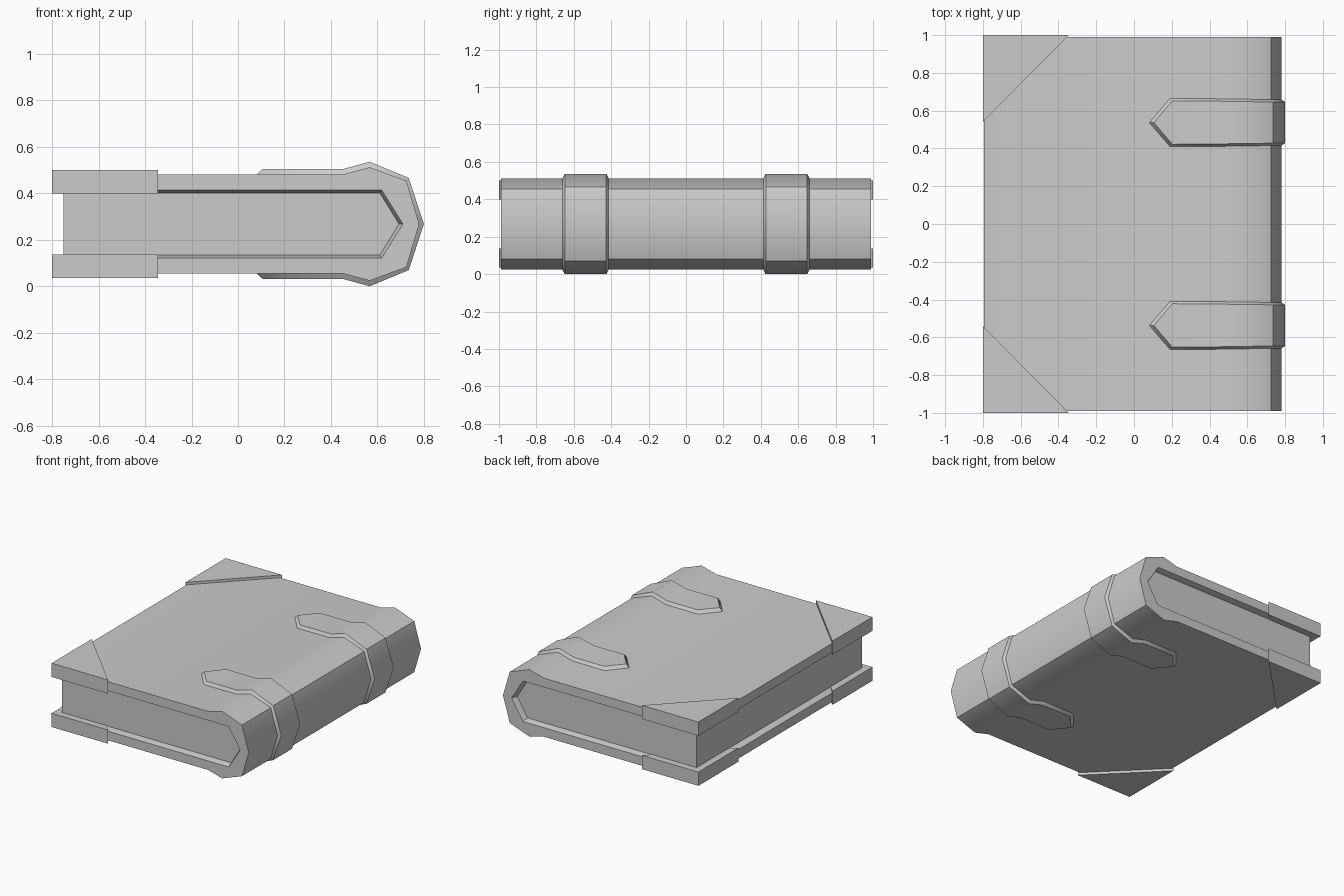
import bpy, bmesh, math

if "Cube" in bpy.data.objects:
    bpy.data.objects.remove(bpy.data.objects["Cube"])

MID = 0.268  # height of the book's mirror plane

grey = bpy.data.materials.new("plain_grey")
grey.use_nodes = True
grey.diffuse_color = (0.6, 0.6, 0.6, 1)
grey.node_tree.nodes["Principled BSDF"].inputs["Base Color"].default_value = (0.6, 0.6, 0.6, 1)


def finish(bm, name, angle=50):
    bmesh.ops.remove_doubles(bm, verts=bm.verts, dist=0.0005)
    bmesh.ops.recalc_face_normals(bm, faces=bm.faces)
    mesh = bpy.data.meshes.new(name)
    bm.to_mesh(mesh)
    bm.free()
    mesh.materials.append(grey)
    obj = bpy.data.objects.new(name, mesh)
    bpy.context.collection.objects.link(obj)
    bpy.ops.object.select_all(action='DESELECT')
    obj.select_set(True)
    bpy.context.view_layer.objects.active = obj
    bpy.ops.object.shade_smooth_by_angle(angle=math.radians(angle))
    return obj


def mirrored(half):
    """Upper half of a profile, ending on the mirror plane, made whole."""
    return half + [(x, -h) for x, h in reversed(half[:-1])]


def ring(bm, profile, y):
    return [bm.verts.new((x, y, MID + h)) for x, h in profile]


def strip(bm, a, b):
    for i in range(len(a) - 1):
        bm.faces.new((a[i], a[i + 1], b[i + 1], b[i]))


# Cover: wraparound boards and faceted spine, with chamfered inner edges
outer = mirrored([(-0.795, 0.213), (0.45, 0.213), (0.567, 0.244), (0.725, 0.186), (0.78, 0)])
opening = mirrored([(-0.795, 0.147), (0.618, 0.147), (0.71, 0)])
inside = mirrored([(-0.75, 0.134), (0.61, 0.134), (0.693, 0)])

bm = bmesh.new()
shells = []
for y in (-0.99, 0.99):
    a, b = ring(bm, outer, y), ring(bm, opening, y)
    c = ring(bm, inside, math.copysign(0.95, y))
    bm.faces.new(a + b[::-1])
    strip(bm, b, c)
    shells.append((a, b, c))
(a0, b0, c0), (a1, b1, c1) = shells
strip(bm, a0, a1)
strip(bm, c0, c1)
for end in (0, -1):
    bm.faces.new((a0[end], a1[end], b1[end], b0[end]))
    bm.faces.new((b0[end], b1[end], c1[end], c0[end]))
finish(bm, "cover")

# Page block
bm = bmesh.new()
p, q = ring(bm, inside, -0.95), ring(bm, inside, 0.95)
strip(bm, p + p[:1], q + q[:1])
bm.faces.new(p)
bm.faces.new(q[::-1])
finish(bm, "pages", 30)

# Triangular corner guards on both boards
for side, sy in (("front", -1), ("back", 1)):
    for level, sz in (("upper", 1), ("lower", -1)):
        bm = bmesh.new()
        tri = [(-0.80, sy), (-0.345, sy), (-0.80, sy * 0.54)]
        lo = [bm.verts.new((x, y, MID + sz * 0.132)) for x, y in tri]
        hi = [bm.verts.new((x, y, MID + sz * 0.232)) for x, y in tri]
        bm.faces.new(lo)
        bm.faces.new(hi)
        strip(bm, lo + lo[:1], hi + hi[:1])
        finish(bm, f"{side}_{level}_corner_guard", 30)

# Straps around the spine with pointed ends and bevelled sides
base = mirrored([(0.08, 0.212), (0.19, 0.212), (0.45, 0.213), (0.567, 0.244), (0.725, 0.186), (0.78, 0)])
top = mirrored([(0.105, 0.236), (0.203, 0.236), (0.45, 0.236), (0.567, 0.268), (0.735, 0.198), (0.80, 0)])
widths = [0, 0.128, 0.126, 0.124, 0.122, 0.122]
widths += widths[-2::-1]
for side, yc in (("front", -0.537), ("back", 0.537)):
    bm = bmesh.new()
    rows = []
    for (bx, bh), (tx, th), w in zip(base, top, widths):
        tw = max(w - 0.013, 0)
        rows.append([bm.verts.new(co) for co in (
            (bx, yc - w, MID + bh), (tx, yc - tw, MID + th),
            (tx, yc + tw, MID + th), (bx, yc + w, MID + bh))])
    for r, s in zip(rows, rows[1:]):
        strip(bm, r + r[:1], s + s[:1])
    bmesh.ops.dissolve_degenerate(bm, edges=bm.edges, dist=0.0005)
    finish(bm, f"{side}_strap", 48)
